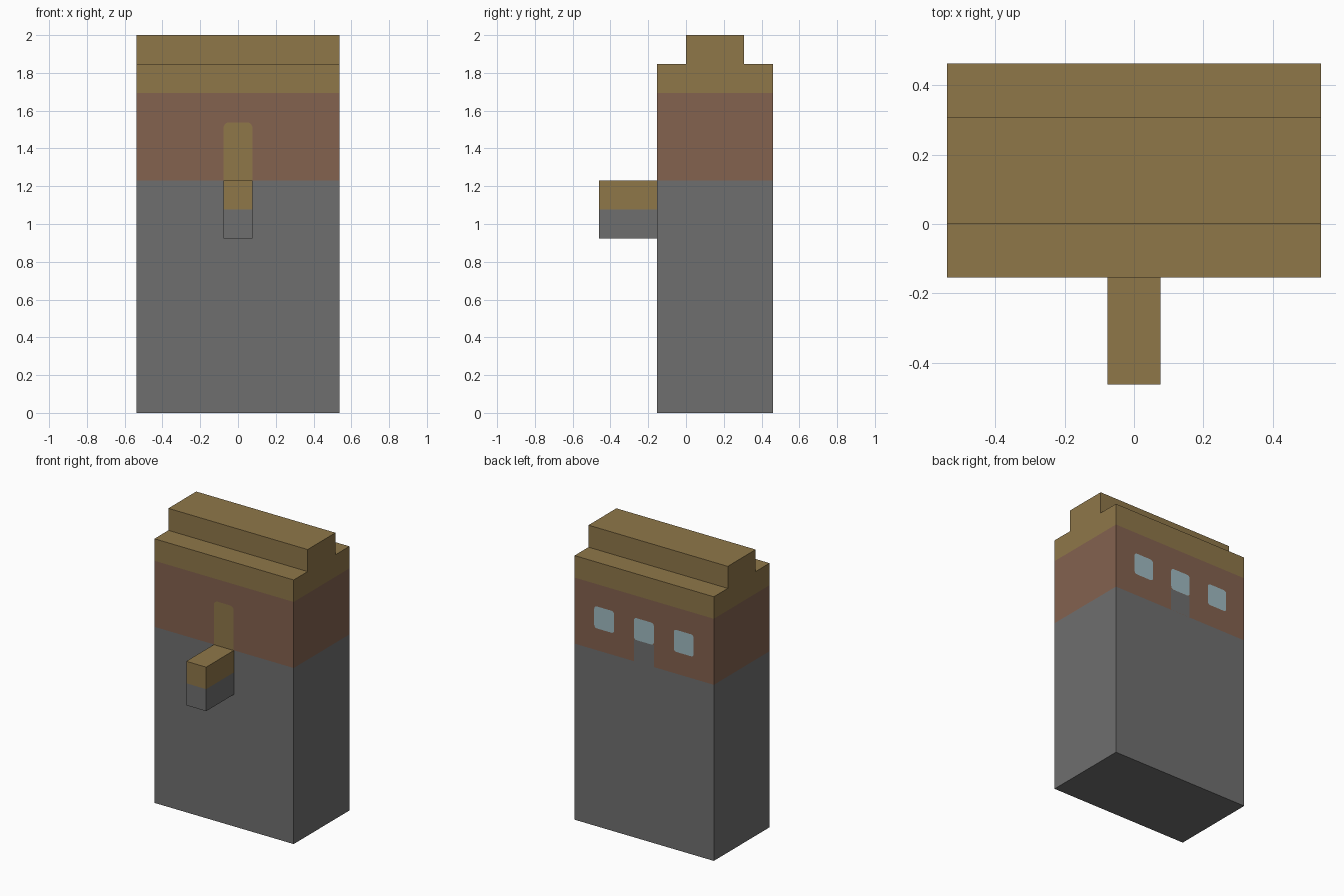
import bpy, bmesh, math
from mathutils import Vector

cube = bpy.data.objects.get("Cube")
if cube:
    bpy.data.objects.remove(cube, do_unlink=True)

U = 2 / 13          # one building block
OFFSET = 0.003      # how far painted plates sit off the wall


def material(name, rgb):
    linear = [((c / 255 + 0.055) / 1.055) ** 2.4 for c in rgb] + [1]
    mat = bpy.data.materials.new(name)
    mat.use_nodes = True
    mat.diffuse_color = linear
    mat.node_tree.nodes["Principled BSDF"].inputs["Base Color"].default_value = linear
    return mat


STONE = material("grey stone", (111, 111, 111))
BRICK = material("brown brick", (132, 98, 79))
WOOD = material("tan wood", (143, 119, 73))
GLASS = material("pale blue glass", (160, 187, 194))


def finish(name, bm, mats):
    mesh = bpy.data.meshes.new(name)
    bm.to_mesh(mesh)
    bm.free()
    for mat in mats:
        mesh.materials.append(mat)
    obj = bpy.data.objects.new(name, mesh)
    bpy.context.collection.objects.link(obj)
    return obj


def banded_block(name, profile, half_width, mats, levels):
    """Extrude a (y, z) profile along x and colour it in bands split at the levels."""
    bm = bmesh.new()
    side = bm.faces.new([bm.verts.new((-half_width * U, y * U, z * U)) for y, z in profile])
    grown = bmesh.ops.extrude_face_region(bm, geom=[side])["geom"]
    moved = [v for v in grown if isinstance(v, bmesh.types.BMVert)]
    bmesh.ops.translate(bm, verts=moved, vec=(2 * half_width * U, 0, 0))
    for z in levels:
        bmesh.ops.bisect_plane(bm, geom=bm.verts[:] + bm.edges[:] + bm.faces[:],
                               plane_co=(0, 0, z * U), plane_no=(0, 0, 1))
    bmesh.ops.recalc_face_normals(bm, faces=bm.faces)
    for face in bm.faces:
        height = face.calc_center_median().z / U
        face.material_index = sum(height > z for z in levels)
    return finish(name, bm, mats)


def wall_plate(name, x, z0, z1, wall_y, facing, mat, top_r=0, bottom_r=0, lift=OFFSET):
    """One-block-wide flat plate on a wall, with optional rounded corners."""
    half = U / 2
    outline = []
    corners = [(1, 1, top_r), (-1, 1, top_r), (-1, -1, bottom_r), (1, -1, bottom_r)]
    for i, (sx, sz, r) in enumerate(corners):
        cx = x * U + sx * (half - r)
        cz = (z1 * U - r) if sz > 0 else (z0 * U + r)
        for k in range(5 if r else 1):
            a = math.pi / 2 * (i + k / 4)
            outline.append((cx + r * math.cos(a), wall_y * U + facing * lift,
                            cz + r * math.sin(a)))
    bm = bmesh.new()
    face = bm.faces.new([bm.verts.new(p) for p in outline])
    face.normal_update()
    if face.normal.dot(Vector((0, facing, 0))) < 0:
        face.normal_flip()
    return finish(name, bm, [mat])


# Tower with its stepped roof
banded_block("tower", [(-1, 0), (3, 0), (3, 12), (2, 12), (2, 13), (0, 13), (0, 12), (-1, 12)],
             3.5, [STONE, BRICK, WOOD], [8, 11])

# Balcony sticking out of the front
banded_block("balcony", [(-3, 6), (-1, 6), (-1, 8), (-3, 8)], 0.5, [STONE, WOOD], [7])

# Round-cornered door above the balcony
wall_plate("door", 0, 8, 10, -1, -1, WOOD, top_r=0.03)

# Stone block and windows on the back wall
wall_plate("stone_sill", 0, 8, 9, 3, 1, STONE, lift=OFFSET / 2)
for label, x in (("right", -2), ("middle", 0), ("left", 2)):
    wall_plate(label + "_window", x, 9, 10, 3, 1, GLASS, top_r=0.02, bottom_r=0.02)
